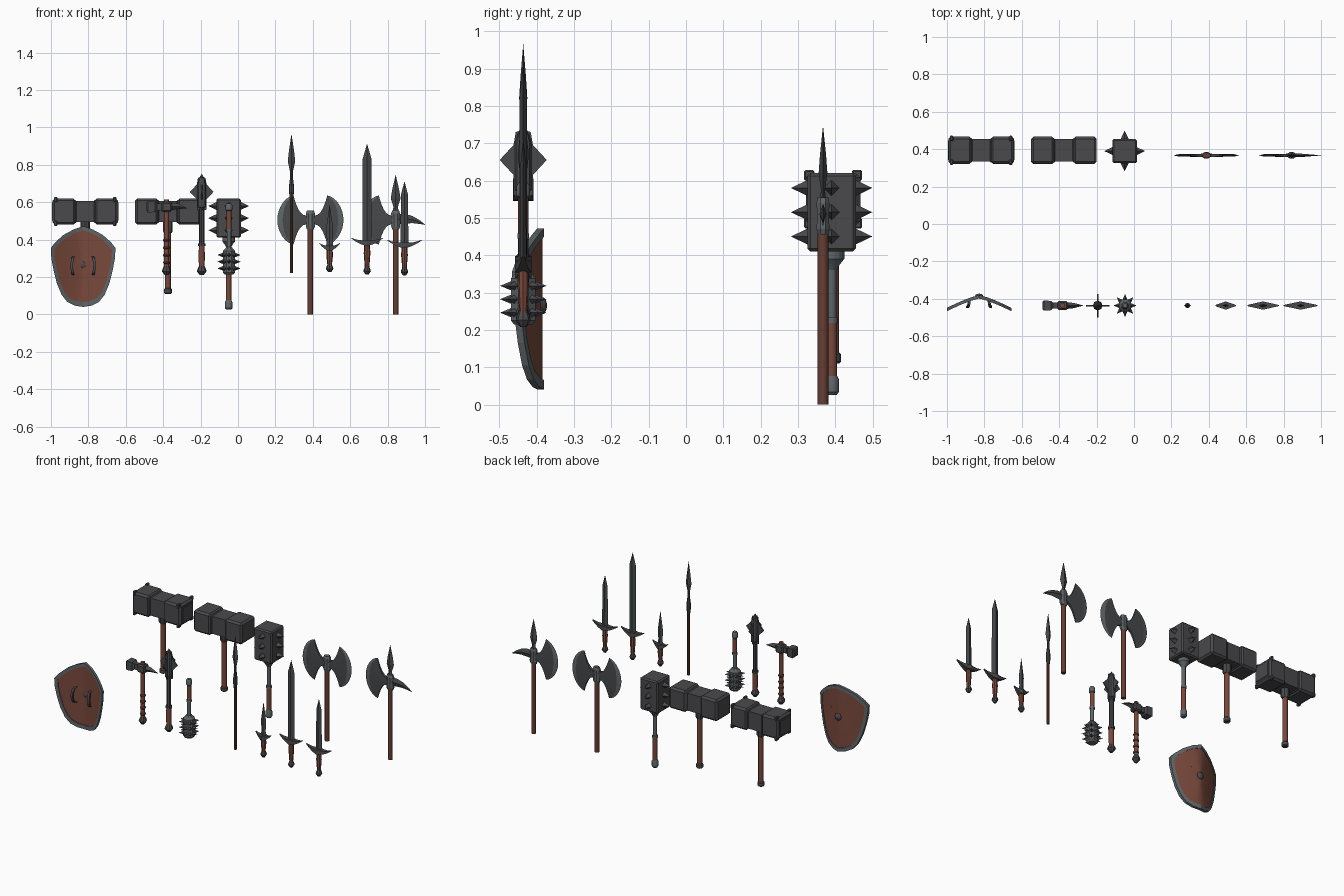
import bpy, bmesh, math
from mathutils import Vector

if "Cube" in bpy.data.objects:
    bpy.data.objects.remove(bpy.data.objects["Cube"])


def material(name, c):
    m = bpy.data.materials.new(name)
    m.diffuse_color = (*c, 1)
    m.use_nodes = True
    m.node_tree.nodes["Principled BSDF"].inputs["Base Color"].default_value = m.diffuse_color
    return m


IRON = material("dark_iron", (0.068, 0.066, 0.072))
STEEL = material("grey_steel", (0.115, 0.13, 0.14))
BLADE = material("blade_steel", (0.062, 0.066, 0.07))
LEATHER = material("red_leather", (0.19, 0.066, 0.045))
WOOD = material("dark_wood", (0.13, 0.048, 0.034))


def finish(name, bm, mat, loc=(0, 0, 0), smooth=False):
    bmesh.ops.remove_doubles(bm, verts=bm.verts, dist=1e-5)
    bmesh.ops.recalc_face_normals(bm, faces=bm.faces)
    me = bpy.data.meshes.new(name)
    bm.to_mesh(me)
    bm.free()
    me.materials.append(mat)
    if smooth:
        for p in me.polygons:
            p.use_smooth = True
        me.set_sharp_from_angle(angle=math.radians(35))
    ob = bpy.data.objects.new(name, me)
    ob.location = loc
    bpy.context.collection.objects.link(ob)
    return ob


def loft(name, rings, mat, loc=(0, 0, 0), smooth=False, closed=False):
    bm = bmesh.new()
    vs = [[bm.verts.new(p) for p in r] for r in rings]
    n = len(vs[0])
    m = len(vs)
    for i in range(m if closed else m - 1):
        for j in range(n):
            k, l = (j + 1) % n, (i + 1) % m
            bm.faces.new((vs[i][j], vs[i][k], vs[l][k], vs[l][j]))
    if not closed:
        bm.faces.new(vs[0])
        bm.faces.new(vs[-1])
    return finish(name, bm, mat, loc, smooth)


def lathe(name, prof, mat, x, y, n=12, sy=1.0, phase=0.0, smooth=True):
    rings = [[(max(r, 1e-4) * math.cos(phase + 2 * math.pi * j / n),
               max(r, 1e-4) * sy * math.sin(phase + 2 * math.pi * j / n), z)
              for j in range(n)] for r, z in prof]
    return loft(name, rings, mat, (x, y, 0), smooth)


def box(name, c, h, mat, bevel=0.0):
    bm = bmesh.new()
    bmesh.ops.create_cube(bm, size=2)
    bmesh.ops.scale(bm, vec=Vector(h), verts=bm.verts)
    if bevel:
        bmesh.ops.bevel(bm, geom=bm.edges[:], offset=bevel, segments=1, affect='EDGES')
    return finish(name, bm, mat, c)


def beam(name, stations, mat, loc, diamond=False):
    """Loft along x: stations are (x, z, half_y, half_z)."""
    s = [(-1, 0), (0, -1), (1, 0), (0, 1)] if diamond else [(-1, -1), (1, -1), (1, 1), (-1, 1)]
    return loft(name, [[(x, a * hy, z + b * hz) for a, b in s] for x, z, hy, hz in stations], mat, loc)


def spikes(name, x, y, zs, dist, length, r, count, mat, n=4):
    bm = bmesh.new()
    for z in zs:
        for i in range(count):
            a = 2 * math.pi * i / count
            d, t = Vector((math.cos(a), math.sin(a), 0)), Vector((-math.sin(a), math.cos(a), 0))
            base = [bm.verts.new(d * dist + t * r * math.cos(2 * math.pi * k / n)
                    + Vector((0, 0, z + r * math.sin(2 * math.pi * k / n)))) for k in range(n)]
            tip = bm.verts.new(d * (dist + length) + Vector((0, 0, z)))
            bm.faces.new(base)
            for k in range(n):
                bm.faces.new((base[k], base[(k + 1) % n], tip))
    return finish(name, bm, mat, (x, y, 0))


# Two great hammers
def great_hammer(tag, x, bolted):
    y, z = 0.394, 0.55
    beam(tag + "_head_middle", [(-0.1, z, .06, .057), (0.1, z, .06, .057)], IRON, (x, y, 0))
    for s in (-1, 1):
        box(tag + "_head_block", (x + s * 0.113, y, z), (0.062, 0.073, 0.07), IRON, 0.012)
        box(tag + "_inner_band", (x + s * 0.058, y, z), (0.012, 0.065, 0.062), IRON, 0.006)
        if bolted:
            for a in (-1, 1):
                for b in (-1, 1):
                    box(tag + "_corner_bolt", (x + s * 0.158, y + a * .064, z + b * .064),
                        (0.009, 0.014, 0.014), IRON, 0.004)
            box(tag + "_striking_plate", (x + s * 0.172, y, z), (0.006, 0.055, 0.05), IRON, 0.004)
    lathe(tag + "_collar", [(.02, .435), (.026, .445), (.026, .5)], IRON, x, y, 8)
    lathe(tag + "_handle", [(.016, .13), (.016, .45)], LEATHER, x, y)
    lathe(tag + "_end_cap", [(.016, .11), (.021, .115), (.021, .135), (.016, .14)], IRON, x, y)


great_hammer("bolted_hammer", -0.817, True)
great_hammer("plain_hammer", -0.375, False)

# Great spiked mace
x, y = -0.05, 0.39
box("great_mace_head", (x, y, 0.515), (.065, .065, .105), IRON, 0.008)
spikes("great_mace_spikes", x, y, (.58, .515, .45), .063, .046, .022, 4, IRON)
lathe("great_mace_collar", [(.014, .36), (.022, .375), (.034, .39), (.034, .412)], STEEL, x, y)
lathe("great_mace_rod", [(.0125, .22), (.0125, .37)], STEEL, x, y)
lathe("great_mace_ring", [(.017, .218), (.017, .234)], STEEL, x, y)
lathe("great_mace_grip", [(.0145, .07), (.0145, .22)], LEATHER, x, y)
lathe("great_mace_pommel", [(.014, .026), (.02, .034), (.02, .066), (.015, .076)], STEEL, x, y)


# Crescent axe blade: thick body and a bright cutting edge
def crescent(name, x, y, z, side):
    rows, edge = [], []
    n = 16
    for i in range(n + 1):
        t = -1 + 2 * i / n
        sg, a = math.copysign(1, t), abs(t)
        s = max(0, (a - .3) / .7)
        ix = .008 if s == 0 else .02 + .07 * s ** .6
        iz = .08 * t if s == 0 else sg * (.024 + .106 * s ** 1.5)
        ox, oz = .09 + .087 * math.cos(t * math.pi / 2), .131 * math.sin(t * math.pi / 2) * (.85 + .15 * a)
        mx, mz = ix + (ox - ix) * .83, iz + (oz - iz) * .83
        h = .002 + .007 * (1 - a ** 2)
        rows.append([(side * ix, -h, iz), (side * mx, -h * .7, mz), (side * mx, h * .7, mz), (side * ix, h, iz)])
        edge.append([(side * mx, -h * .7, mz), (side * ox, 0, oz), (side * mx, h * .7, mz)])
    loft(name + "_body", rows, BLADE, (x, y, z))
    loft(name + "_cutting_edge", edge, STEEL, (x, y, z))


# Double axe and halberd
for tag, x, top in (("double_axe", 0.387, .555), ("halberd", 0.843, .5)):
    y = 0.367
    lathe(tag + "_shaft", [(.0145, 0), (.0145, top)], WOOD, x, y)
    lathe(tag + "_socket", [(.02, .455), (.026, .47), (.024, .505), (.026, .54), (.02, .555)],
          STEEL, x, y, 8, .72, math.pi / 8, False)
    crescent(tag + "_left_blade", x, y, .505, -1)
crescent("double_axe_right_blade", 0.387, y, .505, 1)
beam("halberd_beak", [(.01, .51, .01, .028), (.05, .512, .009, .026), (.09, .507, .006, .019),
                      (.125, .495, .003, .011), (.157, .48, .001, .001)], BLADE, (x, y, 0), True)
lathe("halberd_spear_point", [(.016, .55), (.012, .575), (.026, .62), (.018, .67), (0, .747)],
      BLADE, x, y, 4, .45, 0, False)

# Shield: bent plate, grey rim, boss and two hand loops
SX, SZ = -0.828, 0.27
half = [(0, .472), (.05, .455), (.105, .425), (.15, .385), (.173, .355), (.17, .3), (.158, .235),
        (.14, .165), (.115, .105), (.085, .067), (.045, .047), (0, .04)]
outline = half + [(-a, b) for a, b in half[-2:0:-1]]


def bend(px, pz, k, off):
    dx = px * k
    return (dx, -.389 - .068 * (abs(dx) / .172) ** 1.25 + off, SZ + (pz - SZ) * k)


def skin(scales, off):
    return [[bend(a, b, k, off) for a, b in outline] for k in scales]


loft("shield_face", skin((.02, .3, .6, .92), .005) + skin((.92, .6, .3, .02), -.005),
     LEATHER, (SX, 0, 0), True)
loft("shield_rim", skin((.89, 1.0), .009) + skin((1.0, .89), -.009), STEEL, (SX, 0, 0), closed=True)
bm = bmesh.new()
bmesh.ops.create_uvsphere(bm, u_segments=12, v_segments=8, radius=.023)
bmesh.ops.scale(bm, vec=(1, .6, 1), verts=bm.verts)
finish("shield_boss", bm, IRON, (SX, -.386, .265), True)
for s in (-1, 1):
    cx = s * .062
    path = [(cx, -.405 - .038 * math.sin(math.pi * i / 8) ** .6, .26 - .05 * math.cos(math.pi * i / 8))
            for i in range(9)]
    loft("shield_hand_loop", [[(px - s * .01 * abs(i - 4) / 4 + .007 * a, py + .005 * b, pz)
         for a, b in ((-1, -1), (1, -1), (1, 1), (-1, 1))] for i, (px, py, pz) in enumerate(path)],
         IRON, (SX, 0, 0))

Y = -0.436


# Faceted pommel shared by the hand weapons
def pommel(tag, x, z0, z1, r):
    d = z1 - z0
    lathe(tag + "_pommel", [(r * .4, z0), (r, z0 + d * .4), (r * .85, z0 + d * .65), (r * .5, z1)],
          IRON, x, Y, 8, 1, 0, False)


# War hammer
x = -0.382
lathe("war_hammer_handle", [(.014, .25), (.0135, .615)], LEATHER, x, Y)
for z in (.27, .31, .35, .39):
    lathe("war_hammer_grip_ring", [(.014, z), (.018, z + .004), (.018, z + .01), (.014, z + .014)], LEATHER, x, Y)
pommel("war_hammer", x, .21, .262, .025)
box("war_hammer_socket", (x, Y, .575), (.028, .024, .027), IRON, .008)
beam("war_hammer_head", [(-.107, .575, .02, .022), (-.1, .575, .027, .03), (-.062, .575, .025, .028),
                         (-.05, .575, .015, .018), (-.02, .575, .015, .018)], IRON, (x, Y, 0))
beam("war_hammer_beak", [(.015, .578, .019, .022), (.06, .578, .014, .015), (.109, .568, .001, .001)],
     IRON, (x, Y, 0), True)

# Flanged mace
x = -0.194
lathe("flanged_mace_shaft", [(.014, .36), (.014, .57), (.024, .575), (.024, .7), (.016, .725), (0, .752)],
      IRON, x, Y, 8)
lathe("flanged_mace_grip", [(.015, .255), (.017, .31), (.015, .37)], LEATHER, x, Y)
lathe("flanged_mace_ring", [(.02, .365), (.02, .38)], IRON, x, Y, 8)
pommel("flanged_mace", x, .21, .262, .026)
flange = [(0, .556), (.026, .56), (.026, .615), (.063, .655), (.026, .695), (.02, .73), (0, .735)]
for q in range(4):
    c, s = (1, 0, -1, 0)[q], (0, 1, 0, -1)[q]
    loft("flanged_mace_flange", [[(c * r - s * w, s * r + c * w, z) for r, z in flange] for w in (-.004, .004)],
         BLADE, (x, Y, 0))

# Small spiked mace, head down
x = -0.048
lathe("small_mace_head", [(.026, .214), (.036, .225), (.036, .338), (.026, .348), (.016, .36)],
      STEEL, x, Y, 8, 1, math.pi / 8, False)
spikes("small_mace_spikes", x, Y, (.318, .282, .246), .032, .03, .0125, 8, IRON)
lathe("small_mace_rod", [(.012, .35), (.012, .46)], STEEL, x, Y)
lathe("small_mace_ring", [(.016, .445), (.016, .458)], STEEL, x, Y)
lathe("small_mace_grip", [(.0135, .455), (.0135, .555)], LEATHER, x, Y)
lathe("small_mace_cap", [(.013, .552), (.018, .558), (.018, .585), (.012, .594)], STEEL, x, Y)

# Spear
x = 0.286
lathe("spear_shaft", [(.009, .222), (.009, .66)], WOOD, x, Y, 8)
lathe("spear_socket", [(.009, .62), (.014, .66), (.014, .68), (.008, .73), (.008, .78)], BLADE, x, Y, 8)
lathe("spear_point", [(.007, .76), (.02, .82), (.013, .88), (0, .965)], BLADE, x, Y, 4, .55, 0, False)

# Dagger, long sword and short sword: x, pommel base, guard z, guard reach, blade profile
blades = (
    ("dagger", .49, .226, .362, .055, [(.02, .36), (.015, .4), (.019, .46), (0, .587)]),
    ("long_sword", .69, .213, .39, .084, [(.025, .385), (.024, .83), (0, .913)]),
    ("short_sword", .89, .208, .378, .09, [(.021, .37), (.019, .64), (0, .712)]))
for tag, x, z0, zg, reach, prof in blades:
    lathe(tag + "_blade", prof, BLADE, x, Y, 4, .4, 0, False)
    beam(tag + "_guard", [(reach * t / 4, zg - .008 + .026 * (t / 4) ** 2, .003 + .019 * (1 - abs(t) / 4),
                           .002 + .014 * (1 - abs(t) / 4)) for t in range(-4, 5)], IRON, (x, Y, 0))
    zm = (z0 + zg) / 2
    lathe(tag + "_grip", [(.012, z0 + .035), (.018, zm + .025), (.014, zg)], LEATHER, x, Y, 8, .85)
    pommel(tag, x, z0, z0 + .045, .02)
